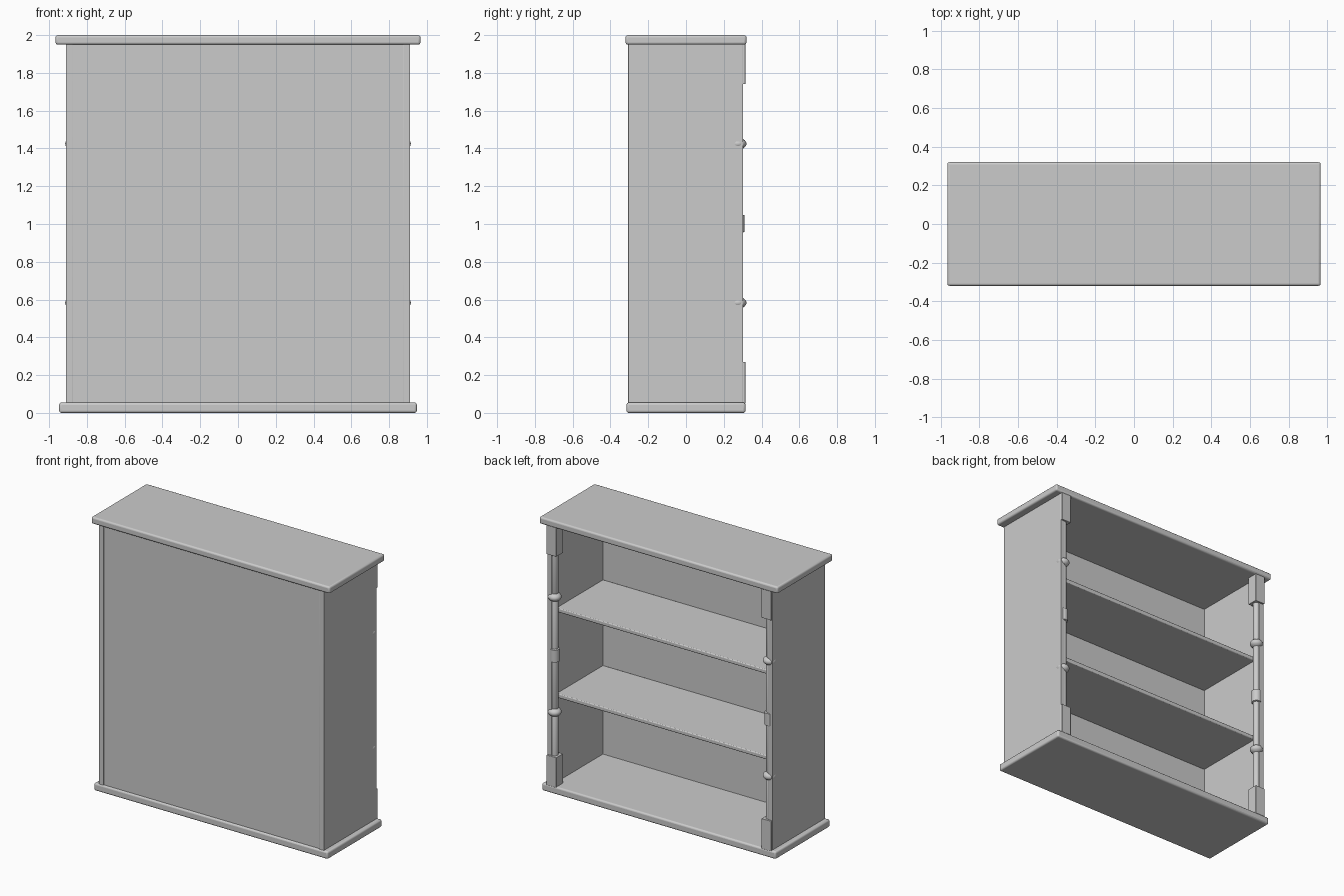
import bpy, math

if "Cube" in bpy.data.objects:
    bpy.data.objects.remove(bpy.data.objects["Cube"])

def finish(ob, bevel):
    if bevel:
        m = ob.modifiers.new("edge_rounding", 'BEVEL')
        m.width = bevel
        m.segments = 3
        m.limit_method = 'ANGLE'
    bpy.context.view_layer.objects.active = ob
    bpy.ops.object.shade_smooth_by_angle(angle=math.radians(35))

def box(name, x, y, z, bevel=0.0):
    """Box from (min, max) pairs on each axis."""
    bpy.ops.mesh.primitive_cube_add(size=1, location=[(a + b) / 2 for a, b in (x, y, z)])
    ob = bpy.context.object
    ob.name = name
    ob.scale = [b - a for a, b in (x, y, z)]
    bpy.ops.object.transform_apply(location=False, rotation=False, scale=True)
    finish(ob, bevel)
    return ob

def lathe(name, profile, x, y, sides=32):
    """Solid of revolution about a vertical axis from (radius, z) points."""
    verts = [(r * math.cos(2 * math.pi * i / sides), r * math.sin(2 * math.pi * i / sides), z)
             for r, z in profile for i in range(sides)]
    faces = [(k * sides + i, k * sides + (i + 1) % sides,
              (k + 1) * sides + (i + 1) % sides, (k + 1) * sides + i)
             for k in range(len(profile) - 1) for i in range(sides)]
    faces.append(tuple(reversed(range(sides))))
    faces.append(tuple(range(len(verts) - sides, len(verts))))
    me = bpy.data.meshes.new(name)
    me.from_pydata(verts, [], faces)
    ob = bpy.data.objects.new(name, me)
    bpy.context.collection.objects.link(ob)
    ob.location = (x, y, 0)
    bpy.ops.object.select_all(action='DESELECT')
    ob.select_set(True)
    finish(ob, 0)

# Top and base boards with rounded edges
box("top_board", (-.966, .966), (-.32, .32), (1.95, 2.0), .012)
box("base_board", (-.947, .947), (-.315, .315), (0, .055), .012)

# Closed panel and shelves
box("closing_panel", (-.876, .876), (-.301, -.289), (.05, 1.955))
for i, z in enumerate((.69, 1.317)):
    box(f"shelf_{i + 1}", (-.876, .876), (-.29, .25), (z - .015, z + .015), .006)

# Turned column profile: rod, two knobs and a central collar
rod, knob, collar = .024, .045, .034
profile = [(rod, .25)]
def add_knob(z):
    for k in range(13):
        a = math.radians(-75 + 150 * k / 12)
        profile.append((max(rod * .95, knob * math.cos(a)), z + .031 * math.sin(a)))
profile.append((rod, .55))
add_knob(.583)
profile += [(rod, .616), (rod, .955), (collar, .958), (collar, 1.047), (rod, 1.05), (rod, 1.392)]
add_knob(1.425)
profile += [(rod, 1.458), (rod, 1.76)]

# Side boards with columns and square blocks
cx, cy, h = .87, .275, .039
for s, side in ((-1, "left"), (1, "right")):
    box(f"{side}_side", sorted((s * .875, s * .911)), (-.307, .302), (.05, 1.955), .003)
    lathe(f"{side}_column", profile, s * cx, cy)
    for part, z in (("lower", (.05, .27)), ("upper", (1.74, 1.955))):
        box(f"{side}_{part}_block", (s * cx - h, s * cx + h), (cy - h, cy + h), z, .002)
